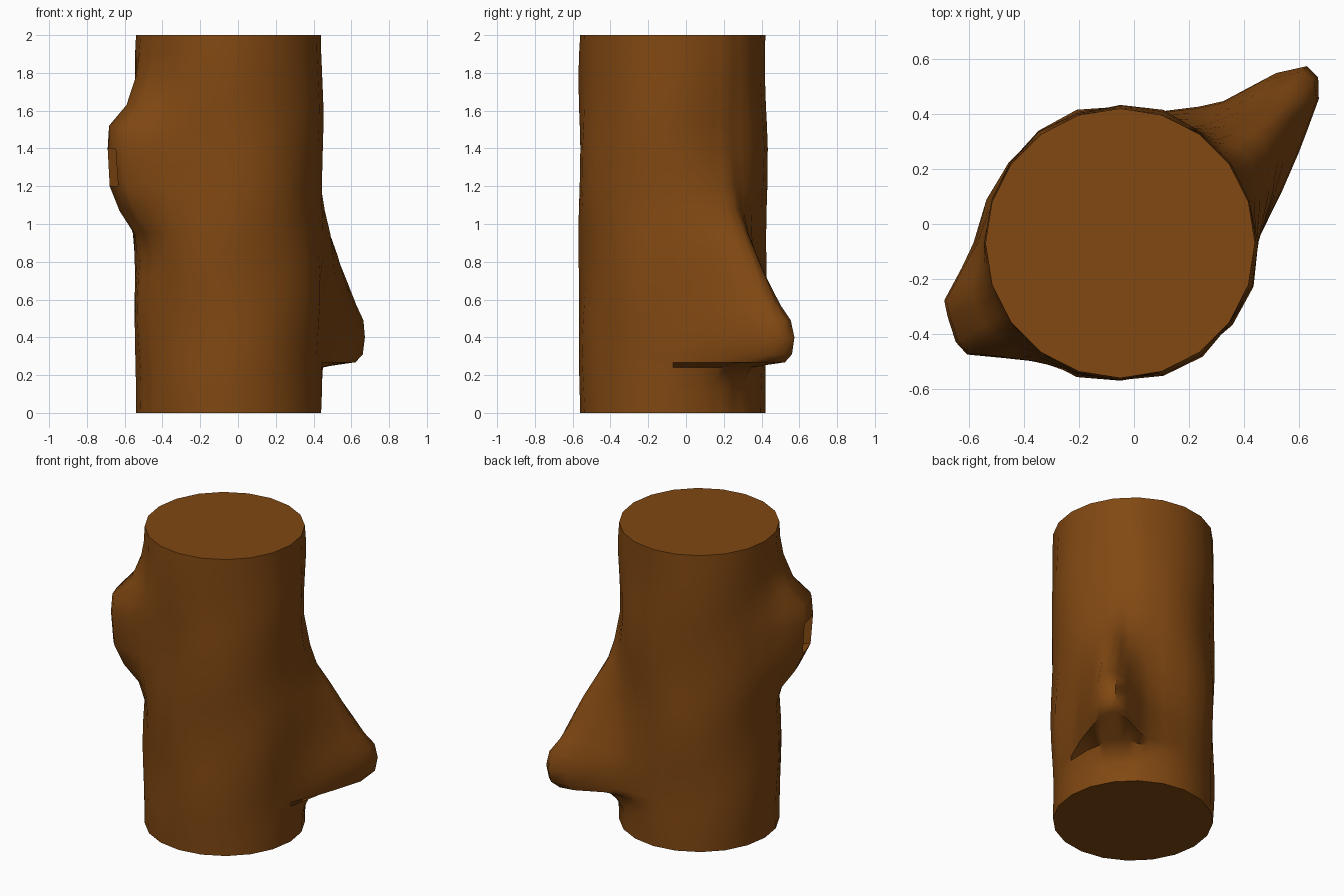
import bpy, bmesh
from math import sin, cos, pi, radians

if "Cube" in bpy.data.objects:
    bpy.data.objects.remove(bpy.data.objects["Cube"])

CX, CY, RADIUS, SIDES = -0.05, -0.07, 0.49, 20


def lerp(table, t):
    """Piecewise linear lookup in a list of (key, value) pairs."""
    if t <= table[0][0]:
        return table[0][1]
    for (a, u), (b, v) in zip(table, table[1:]):
        if t <= b:
            return u + (v - u) * (t - a) / (b - a)
    return table[-1][1]


# Branch stump: bulge by angle (degrees) and strength by height
BRANCH_ANGLE = [(3, 0), (20, .15), (30, .29), (37, .42), (40, .45), (43.5, .445),
                (47.4, .35), (52.6, .15), (67, 0)]
BRANCH_HEIGHT = [(.12, 0), (.17, .06), (.24, .22), (.268, .84), (.31, .96), (.4, 1),
                 (.49, .96), (.57, .82), (1.1, .08), (1.35, 0)]

# Broken knot: bulge by angle and strength by height
KNOT_ANGLE = [(175, 0), (188, .085), (197.6, .17), (203, .182), (211, .195),
              (217.4, .177), (226, .083), (240, 0)]
KNOT_HEIGHT = [(.85, 0), (.95, .22), (1.07, .72), (1.2, 1), (1.4, 1), (1.52, .95),
               (1.63, .4), (1.78, .13), (1.95, 0)]


def radius(deg, z):
    step = 360 / SIDES
    flat = RADIUS * cos(pi / SIDES) / cos(radians(deg % step - step / 2))
    a = radians(deg)
    fade = sin(pi * z / 2) ** 0.6 if 0 < z < 2 else 0
    bark = .007 + .008 * sin(5 * a + 5.5 * z) + .008 * sin(3 * a - 7 * z + 1)
    lean = 7 * min(max((z - .45) / .65, 0), 1)
    r = flat + bark * fade
    r += lerp(BRANCH_ANGLE, deg + lean) * lerp(BRANCH_HEIGHT, z)
    r += lerp(KNOT_ANGLE, deg) * lerp(KNOT_HEIGHT, z)
    return r


# Trunk rings, with extra columns and rows around the stump and knot
angles = sorted(set([i * 18 for i in range(SIDES)] +
                    [27, 31, 40, 43.5, 47.5, 60, 189, 203, 211, 225]))
heights = [0, .12, .17, .24, .268, .31, .4, .49, .57, .7, .83, .95, 1.07, 1.2,
           1.4, 1.52, 1.63, 1.78, 1.9, 2]
bm = bmesh.new()
rings = []
for z in heights:
    ring = []
    for d in angles:
        r = radius(d, z)
        ring.append(bm.verts.new((CX + r * cos(radians(d)), CY + r * sin(radians(d)), z)))
    rings.append(ring)

n = len(angles)
hole = []
for j in range(len(heights) - 1):
    for i in range(n):
        k = (i + 1) % n
        f = bm.faces.new((rings[j][i], rings[j][k], rings[j + 1][k], rings[j + 1][i]))
        if heights[j] == 1.2 and 198 <= angles[i] < 211:
            hole.append(f)
bm.faces.new(rings[-1])
bm.faces.new(rings[0][::-1])

# Hollow in the broken knot
bmesh.ops.inset_region(bm, faces=hole, thickness=.012, use_even_offset=True)
walls = bmesh.ops.extrude_face_region(bm, geom=hole)
new_verts = [g for g in walls["geom"] if isinstance(g, bmesh.types.BMVert)]
bmesh.ops.delete(bm, geom=hole, context="FACES_ONLY")
bmesh.ops.translate(bm, verts=new_verts, vec=(.07, .035, 0))
bmesh.ops.recalc_face_normals(bm, faces=bm.faces)

mesh = bpy.data.meshes.new("tree_trunk")
bm.to_mesh(mesh)
bm.free()
trunk = bpy.data.objects.new("tree_trunk", mesh)
bpy.context.collection.objects.link(trunk)

# Brown bark
bark_mat = bpy.data.materials.new("bark")
bark_mat.diffuse_color = (.22, .065, .006, 1)
bark_mat.use_nodes = True
bark_mat.node_tree.nodes["Principled BSDF"].inputs["Base Color"].default_value = bark_mat.diffuse_color
mesh.materials.append(bark_mat)

bpy.context.view_layer.objects.active = trunk
trunk.select_set(True)
bpy.ops.object.shade_smooth_by_angle(angle=radians(45))
